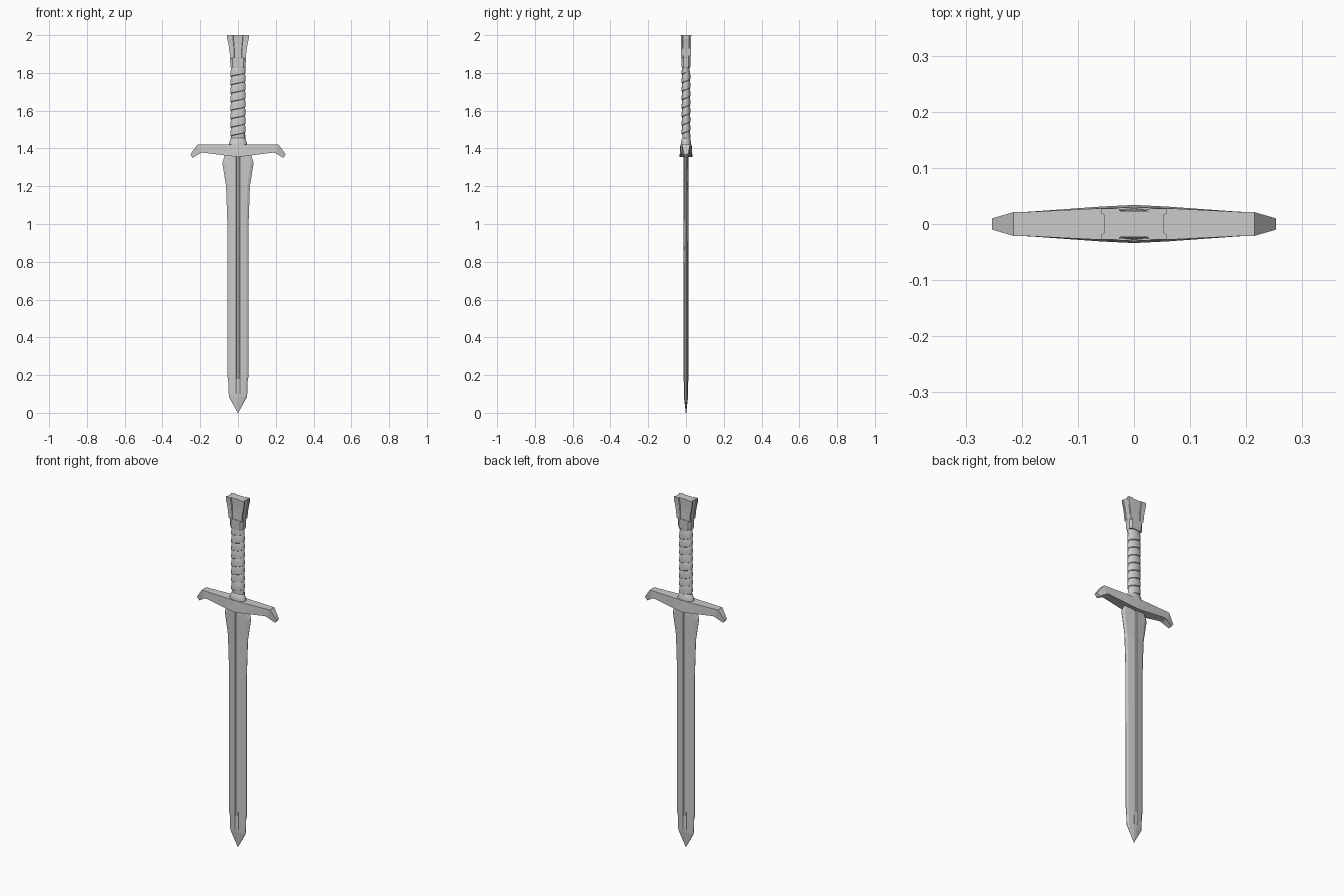
import bpy, bmesh, math

if "Cube" in bpy.data.objects:
    bpy.data.objects.remove(bpy.data.objects["Cube"])

def make(name, verts, faces, smooth=None):
    mesh = bpy.data.meshes.new(name)
    mesh.from_pydata(verts, [], faces)
    bm = bmesh.new()
    bm.from_mesh(mesh)
    bmesh.ops.remove_doubles(bm, verts=bm.verts, dist=1e-5)
    bmesh.ops.recalc_face_normals(bm, faces=bm.faces)
    bm.to_mesh(mesh)
    bm.free()
    ob = bpy.data.objects.new(name, mesh)
    bpy.context.collection.objects.link(ob)
    if smooth:
        bpy.context.view_layer.objects.active = ob
        ob.select_set(True)
        bpy.ops.object.shade_smooth_by_angle(angle=math.radians(smooth))
        ob.select_set(False)
    return ob

def loft(name, rings, smooth=None):
    """Skin a stack of equal-length closed rings and cap both ends."""
    n = len(rings[0])
    verts = [p for r in rings for p in r]
    faces = [(k*n + i, k*n + (i+1) % n, (k+1)*n + (i+1) % n, (k+1)*n + i)
             for k in range(len(rings) - 1) for i in range(n)]
    faces += [tuple(range(n)), tuple(range((len(rings)-1)*n, len(rings)*n))]
    return make(name, verts, faces, smooth)

def oval(rx, ry, z, n=24):
    return [(rx*math.cos(2*math.pi*i/n), ry*math.sin(2*math.pi*i/n), z) for i in range(n)]

# Blade: bevelled edges, shallow diamond faces and a narrow central groove
def blade_ring(z, w, t, groove):
    g = min(0.010, w*0.3)
    half = [(w, -0.001), (w*0.8, -t*0.6), (g, -t), (g*0.6, -t + groove),
            (-g*0.6, -t + groove), (-g, -t), (-w*0.8, -t*0.6), (-w, -0.001)]
    return [(x, y, z) for x, y in half] + [(-x, -y, z) for x, y in half]

blade = [(0.0, 0.001, 0.0015, 0), (0.085, 0.048, 0.011, 0), (0.10, 0.049, 0.0115, 0),
         (0.18, 0.052, 0.012, 0.004), (0.185, 0.055, 0.012, 0.004), (1.0, 0.056, 0.013, 0.004),
         (1.2, 0.063, 0.013, 0.004), (1.325, 0.083, 0.013, 0.004), (1.375, 0.066, 0.013, 0.004)]
loft("blade", [blade_ring(*b) for b in blade])

# Crossguard: sections along x of (x, bottom z, top z, bottom y, top y), mirrored
right = [(0.0, 1.355, 1.42, 0.034, 0.030), (0.06, 1.362, 1.42, 0.031, 0.028),
         (0.20, 1.378, 1.42, 0.022, 0.021), (0.215, 1.374, 1.42, 0.021, 0.021),
         (0.253, 1.350, 1.368, 0.010, 0.010)]
stations = [(-x, *r) for x, *r in right[:0:-1]] + right
rings = []
for x, zb, zt, yb, yt in stations:
    xb = x - math.copysign(0.014, x) if abs(x) > 0.19 else x
    rings.append([(xb, -yb, zb), (xb, yb, zb), (x, yt, zt), (x, -yt, zt)])
loft("crossguard", rings)

# Collar at the foot of the grip, and grip core
loft("grip_collar", [oval(0.050, 0.028, 1.415), oval(0.048, 0.027, 1.428),
                     oval(0.040, 0.023, 1.450), oval(0.034, 0.019, 1.455)], 30)
loft("grip_core", [oval(0.036, 0.019, 1.42), oval(0.036, 0.019, 1.89)], 30)

# Grip wrap: one overlapping band swept along a helix
SEG, TURNS, Z0, Z1 = 24, 8, 1.44, 1.845
pitch = (Z1 - Z0) / (TURNS + 1)
band = [(0.000, 0.0), (0.0035, 0.06), (0.0035, 0.5), (0.001, 0.93), (0.000, 1.0)]
verts, faces, nb = [], [], len(band)
for i in range(SEG*TURNS + 1):
    a = 2*math.pi*i/SEG
    for off, f in band:
        verts.append(((0.0365 + off)*math.cos(a), (0.0195 + off)*math.sin(a),
                      Z0 + pitch*(i/SEG + f)))
    if i:
        p, q = (i-1)*nb, i*nb
        faces += [(p+j, q+j, q+j+1, p+j+1) for j in range(nb - 1)]
make("grip_wrap", verts, faces, 35)

# Pommel: flared block with a recessed panel on each of its four sides
def pommel_ring(z, w, d, px, py, rec):
    q = [(w, -py), (w - rec, -py*0.9), (w - rec, py*0.9), (w, py), (w, d), (px, d),
         (px*0.9, d - rec), (-px*0.9, d - rec), (-px, d)]
    pts = q + [(-w, d), (-w, py), (-w + rec, py*0.9), (-w + rec, -py*0.9), (-w, -py),
               (-w, -d), (-px, -d), (-px*0.9, -d + rec), (px*0.9, -d + rec), (px, -d), (w, -d)]
    return [(x, y, z) for x, y in pts]

pommel = [(1.875, 0.036, 0.022, 0.020, 0.014, 0.001), (1.885, 0.042, 0.026, 0.020, 0.016, 0.004),
          (1.92, 0.045, 0.026, 0.021, 0.017, 0.005), (1.96, 0.052, 0.026, 0.024, 0.018, 0.005),
          (1.98, 0.057, 0.027, 0.027, 0.018, 0.005), (2.0, 0.058, 0.028, 0.027, 0.018, 0.005)]
loft("pommel", [pommel_ring(*p) for p in pommel])

# Pommel socket: narrower block gripping the end of the handle
socket = [(1.825, 0.037, 0.022), (1.835, 0.040, 0.023), (1.88, 0.042, 0.024)]
loft("pommel_socket", [[(x*w, y*d, z) for x, y in
     [(1, -.6), (1, .6), (.7, 1), (-.7, 1), (-1, .6), (-1, -.6), (-.7, -1), (.7, -1)]]
     for z, w, d in socket])
